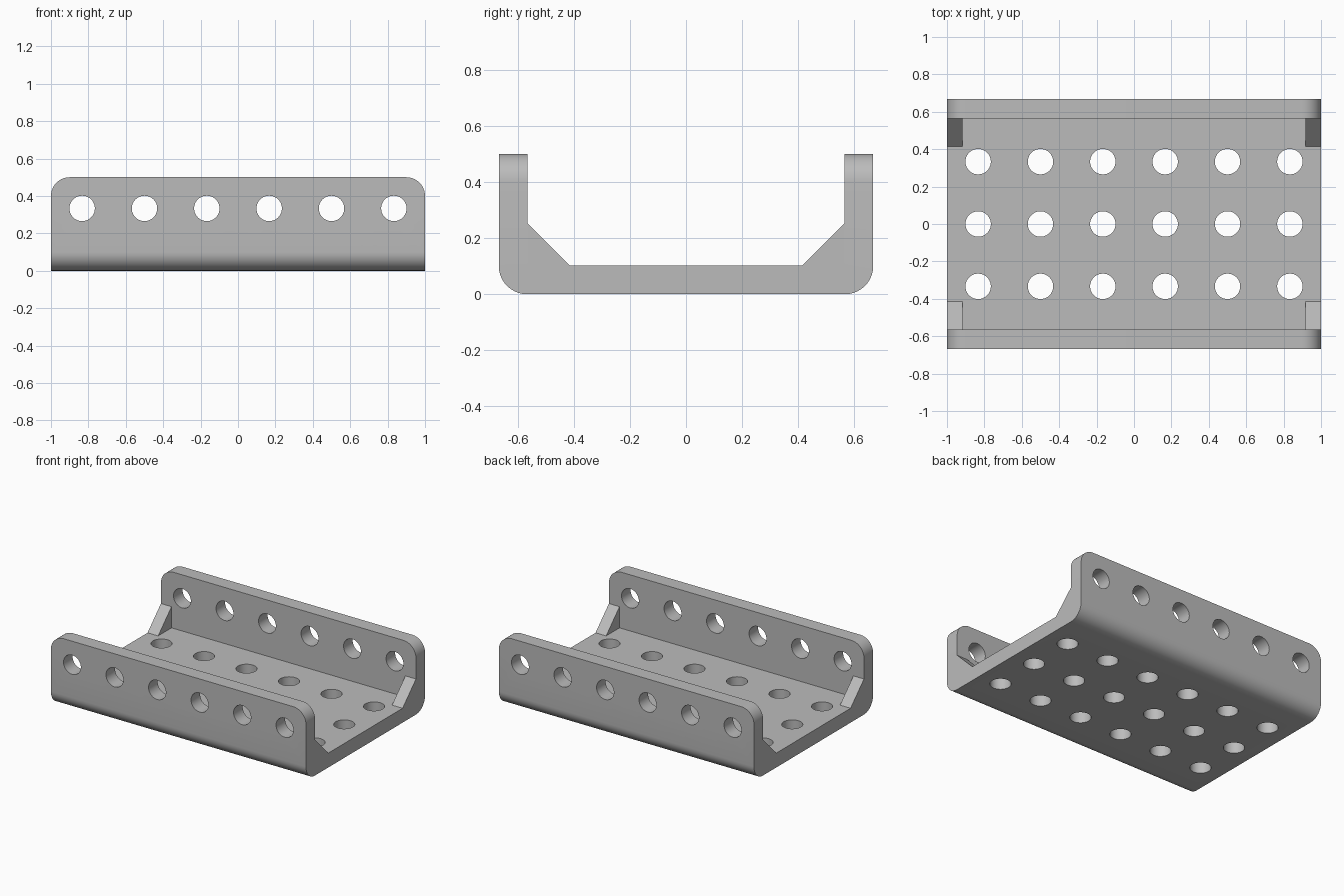
import bpy, bmesh, math
from mathutils import Matrix

if "Cube" in bpy.data.objects:
    bpy.data.objects.remove(bpy.data.objects["Cube"], do_unlink=True)

grey = bpy.data.materials.new("plain_grey")
grey.use_nodes = True
colour = (0.5, 0.5, 0.5, 1)
grey.diffuse_color = colour
grey.node_tree.nodes["Principled BSDF"].inputs["Base Color"].default_value = colour

HALF_L, HALF_W, HEIGHT, THICK, RADIUS = 1.0, 0.667, 0.5, 0.102, 0.1
PITCH, HOLE_R, GUSSET, GUSSET_T = 1 / 3, 0.068, 0.15, 0.083


def make_object(name, bm):
    bmesh.ops.recalc_face_normals(bm, faces=bm.faces)
    mesh = bpy.data.meshes.new(name)
    bm.to_mesh(mesh)
    bm.free()
    obj = bpy.data.objects.new(name, mesh)
    bpy.context.collection.objects.link(obj)
    mesh.materials.append(grey)
    return obj


def extrude_profile(points, x0, x1):
    """Prism along x from a (y, z) outline."""
    bm = bmesh.new()
    face = bm.faces.new([bm.verts.new((x0, y, z)) for y, z in points])
    new = bmesh.ops.extrude_face_region(bm, geom=[face])["geom"]
    bmesh.ops.translate(bm, vec=(x1 - x0, 0, 0),
                        verts=[v for v in new if isinstance(v, bmesh.types.BMVert)])
    return bm


# U-shaped channel with rounded lower edges and wall corners
inner = HALF_W - THICK
half = [(inner, THICK), (inner, HEIGHT), (HALF_W, HEIGHT), (HALF_W, 0)]
outline = half + [(-y, z) for y, z in reversed(half)]
bm = extrude_profile(outline, -HALF_L, HALF_L)


def is_rounded(edge):
    a, b = (v.co for v in edge.verts)
    lower = max(a.z, b.z) < 0.01 and abs(a.x - b.x) > 1 and abs(a.y) > inner
    upper = min(a.z, b.z) > HEIGHT - 0.01 and abs(a.x - b.x) < 0.01
    return lower or upper


bmesh.ops.bevel(bm, geom=[e for e in bm.edges if is_rounded(e)], offset=RADIUS,
                segments=10, profile=0.5, affect='EDGES')
channel = make_object("channel", bm)

# Hole cutters: three rows through the floor, one row through both walls
cut = bmesh.new()


def add_cutter(depth, matrix):
    bmesh.ops.create_cone(cut, cap_ends=True, segments=40, radius1=HOLE_R,
                          radius2=HOLE_R, depth=depth, matrix=matrix)


for col in range(6):
    x = (col - 2.5) * PITCH
    for row in (-1, 0, 1):
        add_cutter(0.3, Matrix.Translation((x, row * PITCH, 0.05)))
    add_cutter(2, Matrix.Translation((x, 0, PITCH)) @ Matrix.Rotation(math.pi / 2, 4, 'X'))
cutter = make_object("hole_cutter", cut)
cutter.hide_render = True

mod = channel.modifiers.new("holes", 'BOOLEAN')
mod.operation, mod.solver, mod.object = 'DIFFERENCE', 'EXACT', cutter
bpy.context.view_layer.objects.active = channel
channel.select_set(True)
bpy.ops.object.modifier_apply(modifier=mod.name)
bpy.data.objects.remove(cutter, do_unlink=True)
bpy.ops.object.shade_smooth_by_angle(angle=math.radians(30))

# Triangular gussets in the four inner end corners
for x_name, sx in (("left", 1), ("right", -1)):
    for y_name, sy in (("front", -1), ("back", 1)):
        corner = [(sy * inner, THICK), (sy * (inner - GUSSET), THICK),
                  (sy * inner, THICK + GUSSET)]
        make_object(f"gusset_{y_name}_{x_name}",
                    extrude_profile(corner, sx * (HALF_L - GUSSET_T), sx * HALF_L))
